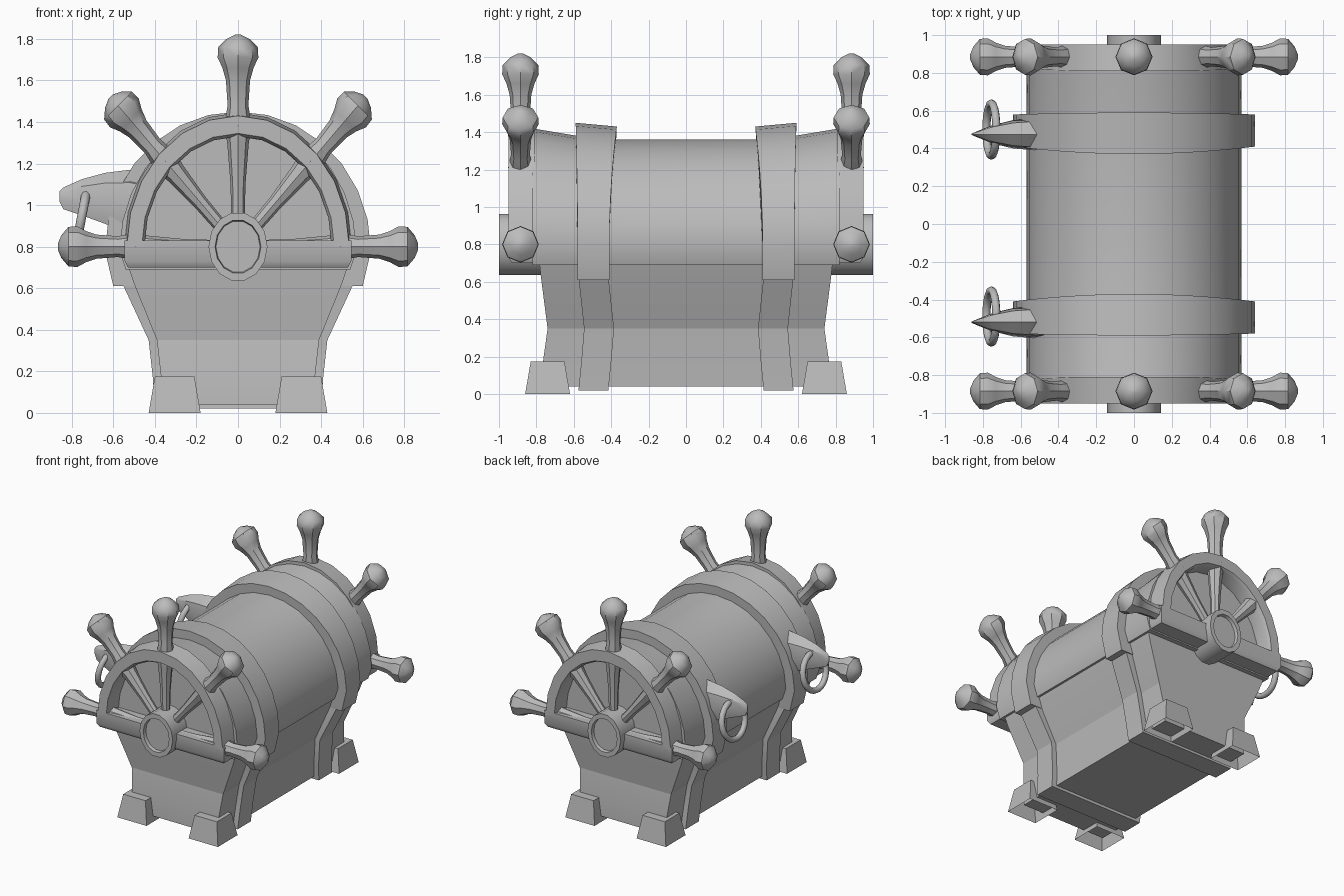
import bpy, bmesh, math
from math import sin, cos, pi, radians
from mathutils import Vector

if "Cube" in bpy.data.objects:
    bpy.data.objects.remove(bpy.data.objects["Cube"], do_unlink=True)

GREY = (0.5, 0.5, 0.5, 1)
mat = bpy.data.materials.new("plain_grey")
mat.use_nodes = True
mat.diffuse_color = GREY
mat.node_tree.nodes["Principled BSDF"].inputs["Base Color"].default_value = GREY


def finish(ob, mirror="", angle=35):
    """Material, mirroring across the centre planes and shading."""
    ob.data.materials.clear()
    ob.data.materials.append(mat)
    bpy.ops.object.select_all(action="DESELECT")
    ob.select_set(True)
    bpy.context.view_layer.objects.active = ob
    bpy.ops.object.shade_smooth_by_angle(angle=radians(angle))
    if mirror:
        mod = ob.modifiers.new("Mirror", "MIRROR")
        mod.use_axis = ["x" in mirror, "y" in mirror, False]
        mod.use_mirror_merge = False
    return ob


def loft(name, rings, mirror="", caps=(True, True), angle=35):
    """Skin a row of closed cross-sections."""
    bm = bmesh.new()
    rows = [[bm.verts.new(p) for p in ring] for ring in rings]
    n = len(rows[0])
    for a, b in zip(rows, rows[1:]):
        for i in range(n):
            j = (i + 1) % n
            bm.faces.new((a[i], a[j], b[j], b[i]))
    for row, capped in zip((rows[0], rows[-1]), caps):
        if capped:
            bm.faces.new(row)
    bmesh.ops.recalc_face_normals(bm, faces=bm.faces[:])
    me = bpy.data.meshes.new(name)
    bm.to_mesh(me)
    bm.free()
    ob = bpy.data.objects.new(name, me)
    bpy.context.collection.objects.link(ob)
    return finish(ob, mirror, angle)


def rect(x0, x1, y0, y1, z):
    return [(x0, y0, z), (x1, y0, z), (x1, y1, z), (x0, y1, z)]


def arch(y, rx, top, foot_x, foot_z, lean=0.0, steps=14):
    """Vaulted cross-section; lean shifts y towards the crown."""
    pts = [(foot_x, y, foot_z)]
    for i in range(steps + 1):
        t = pi * i / steps
        pts.append((rx * cos(t), y + lean * sin(t) ** 2, 0.78 + (top - 0.78) * sin(t)))
    return pts + [(-foot_x, y, foot_z)]


# Chest body: waisted tub
tub = [(0.04, 0.36, 0.77), (0.17, 0.37, 0.765), (0.35, 0.39, 0.74), (0.62, 0.50, 0.775), (0.71, 0.53, 0.785)]
loft("chest_body", [rect(-x, x, -y, y, z) for z, x, y in tub], angle=15)

# Vaulted lid, rising towards both ends
ends = [(0.82, 1.42), (0.58, 1.38), (0.41, 1.36)]
stations = [(-y, t) for y, t in ends] + [(y, t) for y, t in reversed(ends)]
loft("lid", [arch(y, 0.57, top, 0.54, 0.69) for y, top in stations])

# Straps: lower halves follow the tub, upper halves wrap the lid
lower = [(0.02, 0.40, 0.0), (0.17, 0.41, 0.015), (0.35, 0.43, 0.03), (0.63, 0.56, 0.0)]
loft("lower_strap", [rect(-x, x, s - 0.575, s - 0.415, z) for z, x, s in lower], "y", angle=15)
loft("upper_strap", [arch(-0.58, 0.64, 1.45, 0.60, 0.61, -0.01),
                     arch(-0.41, 0.64, 1.43, 0.60, 0.61, 0.04)], "y")

# Feet: open-bottomed tapered blocks
loft("foot", [rect(0.18, 0.43, -0.86, -0.62, 0), rect(0.21, 0.40, -0.83, -0.65, 0.175)],
     "xy", caps=(False, True))

# Half wheel at each end of the lid
WHEEL_Z, SQUASH, MID = 0.80, 0.85, -0.885


def on_wheel(r, t, y):
    return Vector((SQUASH * r * cos(t), y, WHEEL_Z + r * sin(t)))


rim = []
for i in range(13):
    t = pi * i / 12
    rim.append([on_wheel(r, t, y) for r, y in
                ((0.645, -0.81), (0.63, -0.95), (0.545, -0.95), (0.53, -0.925), (0.53, -0.81))])
loft("wheel_rim", rim, "y")
loft("wheel_beam", [rect(-0.53, 0.53, -0.93, -0.78, 0.70), rect(-0.545, 0.545, -0.95, -0.78, 0.73),
                    rect(-0.545, 0.545, -0.95, -0.78, 0.83)], "y")

# Hub with a sunken face
hub = [(0.167, -0.76), (0.167, -1.0), (0.13, -1.0), (0.125, -0.975)]
loft("wheel_hub", [[on_wheel(r, 2 * pi * k / 14, y) for k in range(14)] for r, y in hub], "y")

# Turned spokes with grips
spoke = [(0.12, 0.032), (0.3, 0.036), (0.5, 0.052), (0.58, 0.066), (0.68, 0.05), (0.8, 0.058),
         (0.86, 0.075), (0.91, 0.098), (0.96, 0.095), (1.0, 0.055), (1.02, 0.015)]
for i, side in enumerate(("left", "upper_left", "top", "upper_right", "right")):
    t = pi * i / 4
    across = Vector((-sin(t), 0, cos(t)))
    rings = []
    for r, w in spoke:
        c = on_wheel(r, t, MID)
        rings.append([c + w * (across * cos(a) + Vector((0, sin(a), 0)))
                      for a in [2 * pi * k / 8 for k in range(8)]])
    loft("spoke_" + side, rings, "y", angle=40)

# Beaked clasps with pull rings on the right side
beak = [(-0.42, 0.085, 1.15, 0.84), (-0.52, 0.085, 1.17, 0.86), (-0.64, 0.075, 1.155, 0.91),
        (-0.75, 0.048, 1.125, 0.95), (-0.84, 0.012, 1.085, 0.98), (-0.86, 0.003, 1.065, 1.02)]
for place, y, ring_y in (("back", 0.475, 0.5), ("front", -0.52, -0.49)):
    rings = []
    for x, w, hi, lo in beak:
        h = hi - lo
        rings.append([(x, y, hi), (x, y + w * 0.8, hi - h * 0.2), (x, y + w, lo + h * 0.4), (x, y + w * 0.6, lo),
                      (x, y - w * 0.6, lo), (x, y - w, lo + h * 0.4), (x, y - w * 0.8, hi - h * 0.2)])
    loft("clasp_" + place, rings, angle=30)
    bpy.ops.mesh.primitive_torus_add(major_segments=20, minor_segments=8, major_radius=0.138, minor_radius=0.022,
                                     location=(-0.755, ring_y, 0.93), rotation=(0, radians(-79), 0))
    pull = bpy.context.object
    pull.name = "pull_ring_" + place
    finish(pull, angle=60)
